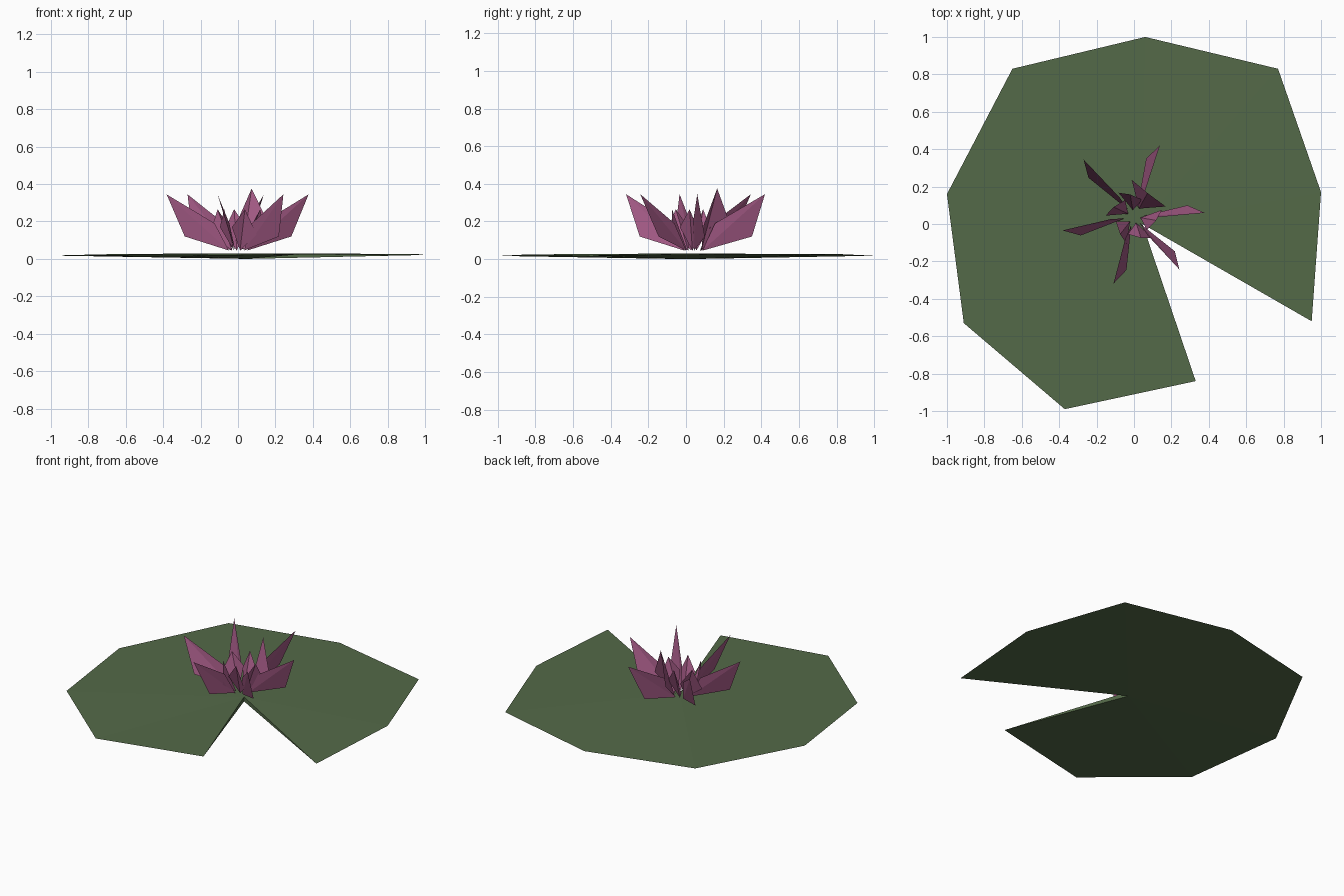
import bpy
import math

if "Cube" in bpy.data.objects:
    bpy.data.objects.remove(bpy.data.objects["Cube"])


def material(name, rgb):
    m = bpy.data.materials.new(name)
    m.diffuse_color = (*rgb, 1.0)
    m.use_nodes = True
    m.node_tree.nodes["Principled BSDF"].inputs["Base Color"].default_value = m.diffuse_color
    return m


def mesh_object(name, verts, faces, mat):
    me = bpy.data.meshes.new(name)
    me.from_pydata(verts, [], faces)
    me.materials.append(mat)
    me.update()
    ob = bpy.data.objects.new(name, me)
    bpy.context.collection.objects.link(ob)
    return ob


green = material("leaf_green", (0.088, 0.143, 0.065))
pink = material("petal_pink", (0.36, 0.10, 0.23))

# Lily pad: thin notched leaf, thickest at the middle and sharp at the rim
rim = [(0.33, -0.84, 0.025), (-0.37, -0.99, 0.017), (-0.91, -0.53, 0.018),
       (-1.0, 0.16, 0.018), (-0.65, 0.83, 0.026), (0.06, 1.0, 0.018),
       (0.77, 0.83, 0.026), (1.0, 0.17, 0.026), (0.95, -0.52, 0.02)]
n = len(rim)
# rim runs clockwise, so upper faces are wound in reverse
verts = rim + [(0.045, 0.0, 0.03), (0.045, 0.0, 0.0)]
top, bottom = n, n + 1
faces = []
for i in range(n - 1):
    faces.append((top, i + 1, i))
    faces.append((bottom, i, i + 1))
faces += [(top, 0, bottom), (top, bottom, n - 1)]     # notch walls
mesh_object("lily_pad", verts, faces, green)

CENTRE = (0.0, 0.04)


def petal(name, angle, shape):
    """Kite-shaped blade; shape holds (outward, sideways, height) points."""
    c, s = math.cos(math.radians(angle)), math.sin(math.radians(angle))
    pts = [(CENTRE[0] + r * c - t * s, CENTRE[1] + r * s + t * c, z)
           for r, t, z in shape]
    mesh_object(name, pts, [(0, 1, 2), (0, 2, 3)], pink)


# Outer ring: six swept blades (angle, reach)
outer = [(3, 0.378), (70, 0.404), (131.5, 0.407),
         (191, 0.389), (253, 0.375), (310.6, 0.373)]
for i, (a, reach) in enumerate(outer):
    petal(f"outer_petal_{i + 1}", a,
          [(0.05, 0.0, 0.045), (reach - 0.09, 0.045, 0.12),
           (reach, 0.0, 0.345), (0.125, -0.01, 0.19)])

# Inner ring: smaller blades turned across the flower
for i, a in enumerate((100, 155, 232, 288, 350)):
    petal(f"inner_petal_{i + 1}", a,
          [(0.035, 0.0, 0.045), (0.14, 0.06, 0.13),
           (0.12, 0.0, 0.265), (0.08, -0.06, 0.17)])

# Tall inner petal
petal("tall_petal", 58,
      [(0.05, 0.0, 0.05), (0.16, 0.115, 0.18),
       (0.145, 0.005, 0.375), (0.135, -0.115, 0.18)])
